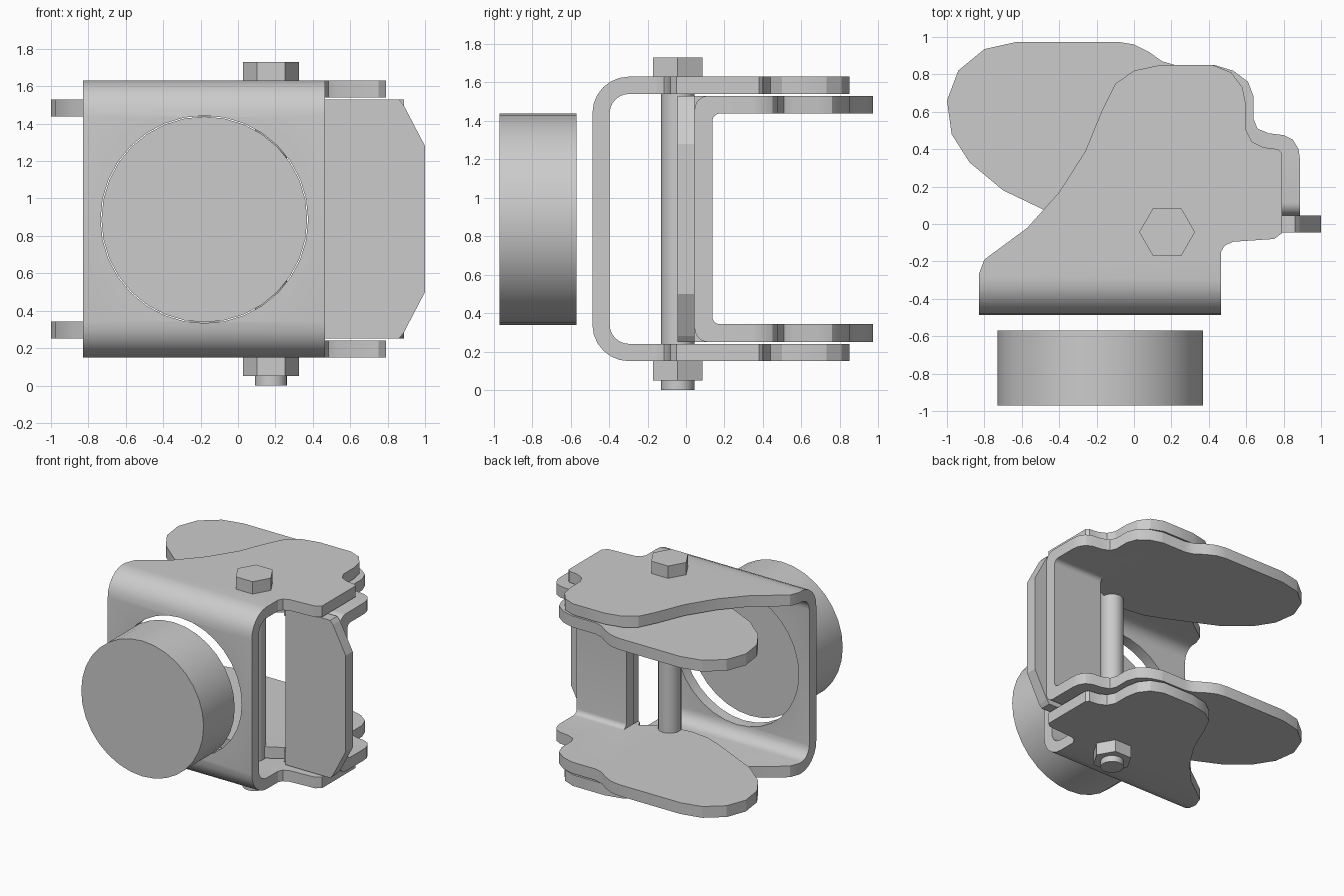
import bpy, bmesh, math
from mathutils import Vector

if "Cube" in bpy.data.objects:
    bpy.data.objects.remove(bpy.data.objects["Cube"])


def finish(name, bm):
    bmesh.ops.recalc_face_normals(bm, faces=bm.faces[:])
    me = bpy.data.meshes.new(name)
    bm.to_mesh(me)
    bm.free()
    ob = bpy.data.objects.new(name, me)
    bpy.context.collection.objects.link(ob)
    return ob


def prism(name, pts, axis, lo, hi):
    """Extrude a 2D outline along an axis (X: pts are y,z; Y: x,z; Z: x,y)."""
    place = {'X': lambda a, b: (lo, a, b), 'Y': lambda a, b: (a, lo, b), 'Z': lambda a, b: (a, b, lo)}[axis]
    bm = bmesh.new()
    face = bm.faces.new([bm.verts.new(place(a, b)) for a, b in pts])
    ext = bmesh.ops.extrude_face_region(bm, geom=[face])
    step = Vector([hi - lo if k == axis else 0 for k in 'XYZ'])
    bmesh.ops.translate(bm, vec=step, verts=[v for v in ext['geom'] if isinstance(v, bmesh.types.BMVert)])
    return finish(name, bm)


def ring(cx, cy, r, n):
    return [(cx + r * math.cos(2 * math.pi * i / n), cy + r * math.sin(2 * math.pi * i / n)) for i in range(n)]


def select(ob):
    bpy.ops.object.select_all(action='DESELECT')
    ob.select_set(True)
    bpy.context.view_layer.objects.active = ob


def boolean(ob, other, op):
    mod = ob.modifiers.new(op, 'BOOLEAN')
    mod.operation, mod.object, mod.solver = op, other, 'EXACT'
    select(ob)
    bpy.ops.object.modifier_apply(modifier=mod.name)
    bpy.data.objects.remove(other)


def smooth(ob):
    select(ob)
    bpy.ops.object.shade_smooth_by_angle(angle=math.radians(25))


def u_section(y0, y1, z0, z1, t, r_out, r_in, n=6):
    """Bent sheet profile in (y, z), open towards +y."""
    def arc(cy, cz, r, a0, a1):
        return [(cy + r * math.cos(math.radians(a0 + (a1 - a0) * i / n)),
                 cz + r * math.sin(math.radians(a0 + (a1 - a0) * i / n))) for i in range(n + 1)]
    yi, zb, zt = y0 + t, z0 + t, z1 - t
    return ([(y1, z1)] + arc(y0 + r_out, z1 - r_out, r_out, 90, 180)
            + arc(y0 + r_out, z0 + r_out, r_out, 180, 270) + [(y1, z0), (y1, zb)]
            + arc(yi + r_in, zb + r_in, r_in, 270, 180)
            + arc(yi + r_in, zt - r_in, r_in, 180, 90) + [(y1, zt)])


# Outer bracket: bent sheet trimmed to its plan outline, with a round window
outer_plan = [(-.83, -.7), (-.83, -.27), (-.80, -.19), (-.57, -.02), (-.40, .17), (-.26, .39), (-.17, .61),
              (-.10, .75), (0, .82), (.14, .85), (.42, .85), (.52, .81), (.58, .73), (.60, .63), (.60, .50),
              (.63, .44), (.69, .41), (.77, .40), (.79, .38), (.79, -.05), (.75, -.08), (.53, -.095),
              (.485, -.115), (.465, -.15), (.465, -.7)]
outer = prism("outer_bracket", u_section(-.487, 1.1, .15, 1.63, .09, .19, .10), 'X', -1.2, 1.2)
boolean(outer, prism("trim", outer_plan, 'Z', -.5, 2.5), 'INTERSECT')
boolean(outer, prism("window", ring(-.18, .888, .555, 32), 'Y', -.7, -.2), 'DIFFERENCE')
smooth(outer)

# Inner bracket: short bent web on the right, long flanges reaching left
inner_plan = [(-1, .66), (-.94, .82), (-.80, .935), (-.63, .973), (-.08, .973), (0, .96), (.08, .92), (.15, .87),
              (.22, .85), (.43, .85), (.53, .82), (.61, .76), (.64, .68), (.64, .56), (.66, .51), (.72, .485),
              (.80, .475), (.85, .45), (.88, .40), (.887, .35), (.887, -.01), (.42, -.01), (.40, .04),
              (.30, -.02), (.18, -.07), (0, -.09), (-.15, -.07), (-.30, -.01), (-.48, .075), (-.70, .18),
              (-.88, .33), (-.975, .48)]
inner = prism("inner_bracket", u_section(.045, 1.1, .25, 1.53, .092, .07, .04), 'X', .44, 1.2)
for z0, z1 in ((.25, .342), (1.438, 1.53)):
    slab = prism("slab", [(-1.2, -.3), (.44, -.3), (.44, 1.1), (-1.2, 1.1)], 'Z', z0, z1)
    boolean(inner, slab, 'UNION')
boolean(inner, prism("trim", inner_plan, 'Z', -.5, 2.5), 'INTERSECT')
smooth(inner)

# Flat plate in front of the inner web
prism("stop_plate", [(.46, .25), (.86, .25), (.885, .28), (1, .50), (1, 1.28), (.885, 1.50), (.86, 1.53),
                     (.46, 1.53)], 'Y', -.045, .045)

# Round plug floating in front of the window
smooth(prism("round_plug", ring(-.18, .888, .55, 32), 'Y', -.97, -.57))

# Pivot bolt: shaft, hexagonal head and nut
smooth(prism("bolt_shaft", ring(.177, -.043, .086, 20), 'Z', 0, 1.64))
for name, z in (("bolt_head", 1.63), ("bolt_nut", .05)):
    prism(name, ring(.177, -.043, .149, 6), 'Z', z, z + .10)
